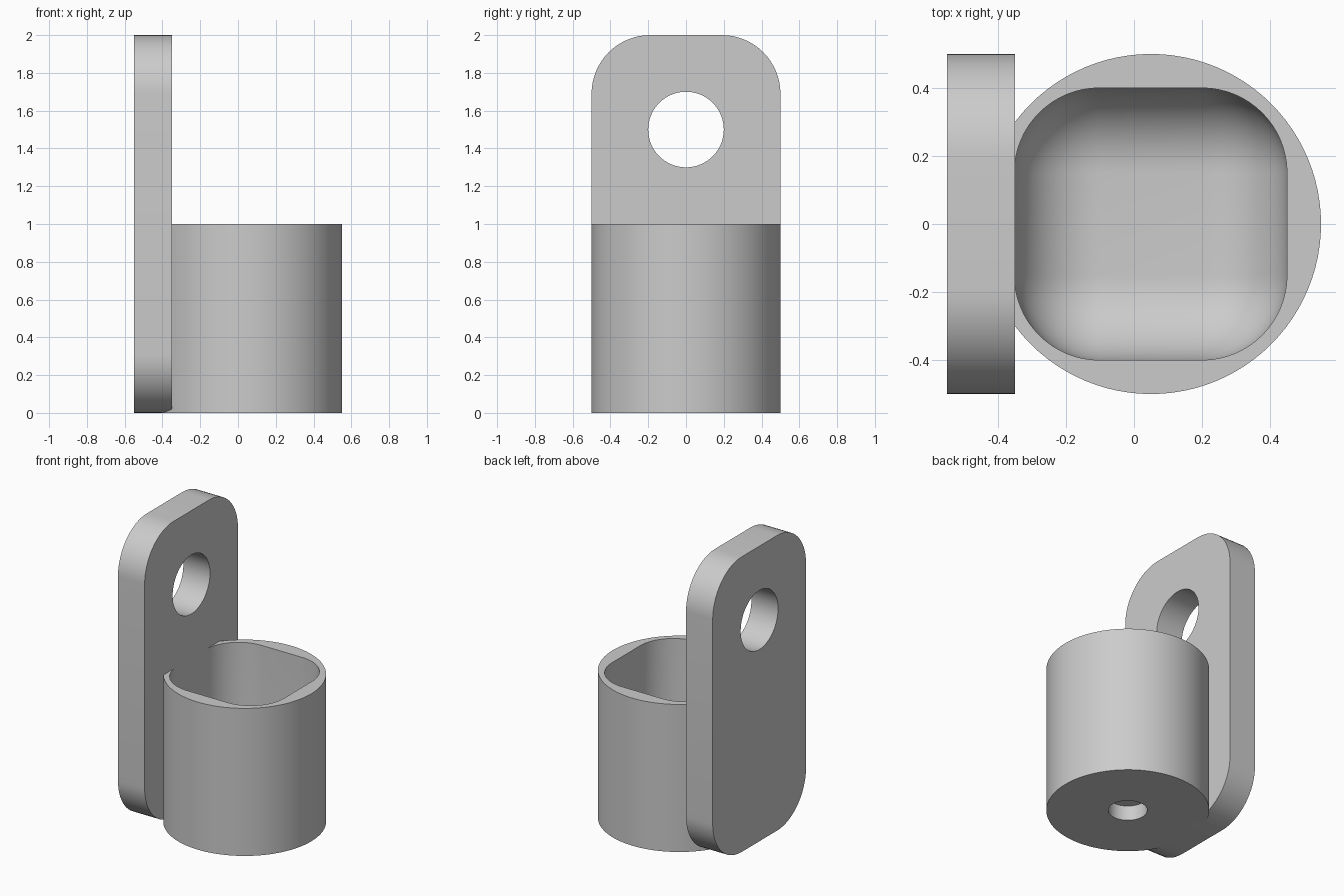
import bpy, bmesh, math
from mathutils import Matrix, Vector

default = bpy.data.objects.get("Cube")
if default:
    bpy.data.objects.remove(default, do_unlink=True)

grey = bpy.data.materials.new("plain grey")
grey.use_nodes = True
colour = (0.6, 0.6, 0.6, 1)
grey.diffuse_color = colour
grey.node_tree.nodes["Principled BSDF"].inputs["Base Color"].default_value = colour


def make_object(name, bm):
    bmesh.ops.recalc_face_normals(bm, faces=bm.faces[:])
    mesh = bpy.data.meshes.new(name)
    bm.to_mesh(mesh)
    bm.free()
    mesh.materials.append(grey)
    obj = bpy.data.objects.new(name, mesh)
    bpy.context.collection.objects.link(obj)
    return obj


def rounded_box(name, low, high, radius, along_x_only=False):
    low, high = Vector(low), Vector(high)
    bm = bmesh.new()
    bmesh.ops.create_cube(bm, size=1, matrix=Matrix.Translation((low + high) / 2)
                          @ Matrix.Diagonal((*(high - low), 1)))
    edges = [e for e in bm.edges if not along_x_only
             or abs(e.verts[0].co.x - e.verts[1].co.x) > 0.01]
    bmesh.ops.bevel(bm, geom=edges, offset=radius, segments=16,
                    profile=0.5, affect='EDGES')
    return make_object(name, bm)


def cylinder(name, centre, radius, depth, axis='Z'):
    turn = Matrix.Rotation(math.pi / 2, 4, 'Y') if axis == 'X' else Matrix()
    bm = bmesh.new()
    bmesh.ops.create_cone(bm, cap_ends=True, segments=96, radius1=radius, radius2=radius,
                          depth=depth, matrix=Matrix.Translation(centre) @ turn)
    return make_object(name, bm)


def cut(obj, cutter):
    mod = obj.modifiers.new("cut", 'BOOLEAN')
    mod.operation = 'DIFFERENCE'
    mod.solver = 'EXACT'
    mod.object = cutter
    bpy.context.view_layer.objects.active = obj
    bpy.ops.object.modifier_apply(modifier=mod.name)
    bpy.data.objects.remove(cutter, do_unlink=True)


# Upright mounting plate with rounded corners and a round hole
plate = rounded_box("mounting_plate", (-0.55, -0.5, 0), (-0.35, 0.5, 2), 0.31, True)
cut(plate, cylinder("plate_hole", (-0.45, 0, 1.5), 0.2, 0.6, 'X'))

# Round cup with a soft-cornered square cavity and a shallow recess underneath
cup = cylinder("cup", (0.05, 0, 0.5), 0.5, 1)
cut(cup, rounded_box("cavity", (-0.352, -0.4, 0.2), (0.45, 0.4, 1.5), 0.25))
cut(cup, cylinder("base_recess", (0.05, 0, 0), 0.12, 0.2))

# Smooth curves with sharp rims
for obj in (plate, cup):
    bpy.ops.object.select_all(action='DESELECT')
    obj.select_set(True)
    bpy.context.view_layer.objects.active = obj
    bpy.ops.object.shade_smooth_by_angle(angle=math.radians(30))
